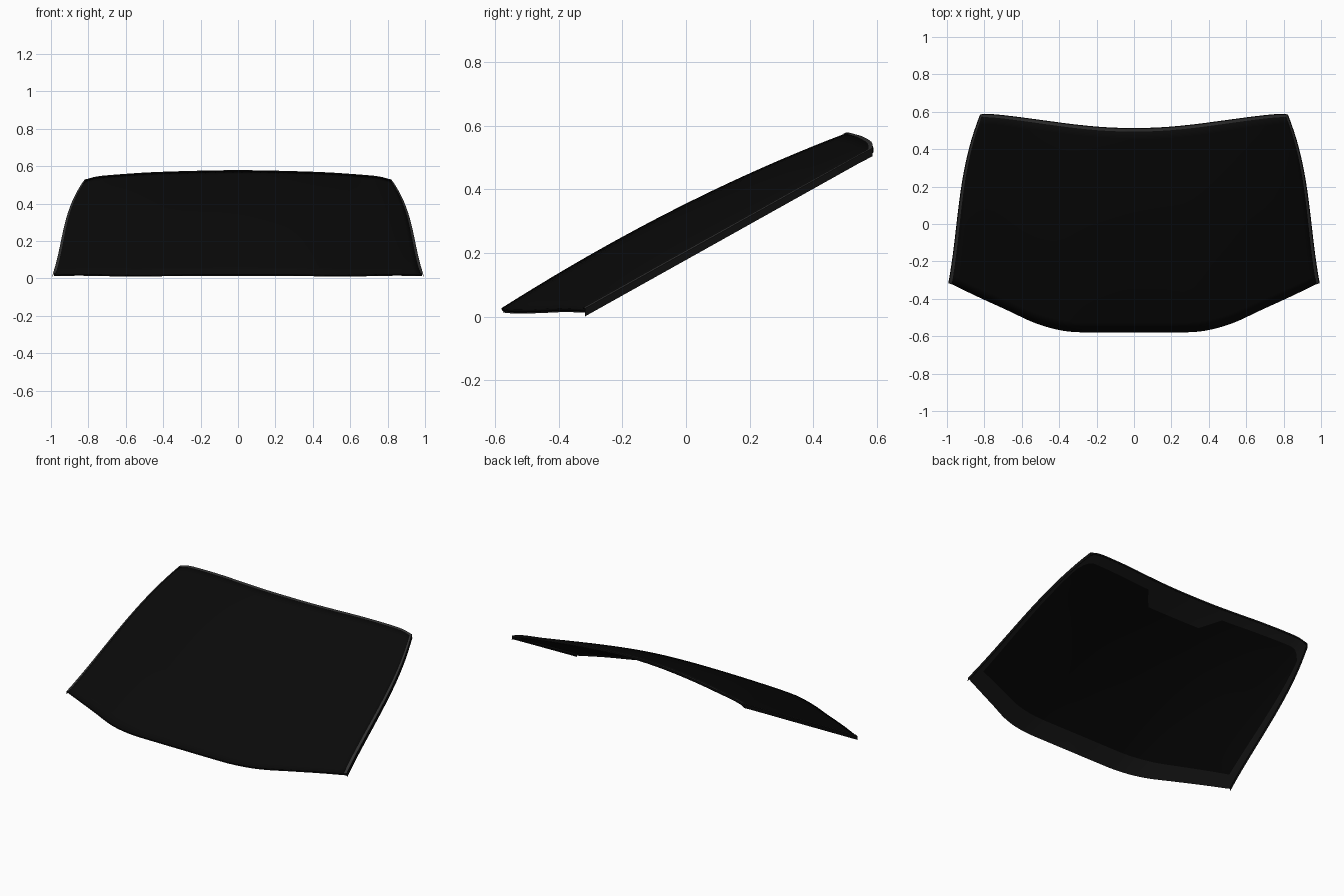
import bpy, bmesh
from mathutils import Vector

if "Cube" in bpy.data.objects:
    bpy.data.objects.remove(bpy.data.objects["Cube"])

# Half outlines of the glass, centre to side
BOTTOM = [Vector(p) for p in [
    (0, -.58, .026), (.18, -.58, .026), (.36, -.574, .025), (.52, -.533, .022),
    (.68, -.46, .024), (.84, -.387, .027), (.985, -.317, .025)]]
TOP = [Vector(p) for p in [
    (0, .508, .578), (.16, .513, .576), (.32, .528, .572), (.48, .549, .566),
    (.63, .569, .556), (.75, .582, .545), (.815, .583, .528)]]


def spline(pts, t):
    """Smooth curve through pts, mirrored about the centre; t in 0..1"""
    n = len(pts) - 1
    i = min(int(t * n), n - 1)
    f = t * n - i
    m = Vector((-1, 1, 1))
    a = pts[i - 1] if i else pts[1] * m
    b, c = pts[i], pts[i + 1]
    d = pts[i + 2] if i + 2 <= n else c * 2 - b
    return (b * 2 + (c - a) * f + (a * 2 - b * 5 + c * 4 - d) * f**2
            + (b * 3 - a - c * 3 + d) * f**3) / 2


def surface(u, v):
    """Curved glass: u -1..1 across, v 0..1 bottom to top"""
    t = min(abs(u), 1)
    p = spline(BOTTOM, t).lerp(spline(TOP, t), v)
    p.x += .2 * t * v * v * (1 - v)
    p.z += .14 * v * (1 - v) * (1 - t * t)
    if u < 0:
        p.x = -p.x
    return p


def build(name, rows, color, closed=False):
    """Skin a list of point rows into a smooth mesh"""
    bm = bmesh.new()
    vs = [[bm.verts.new(p) for p in r] for r in rows]
    for a, b in zip(vs, vs[1:]):
        n = len(a)
        for i in range(n if closed else n - 1):
            j = (i + 1) % n
            bm.faces.new((a[i], a[j], b[j], b[i]))
    bmesh.ops.recalc_face_normals(bm, faces=bm.faces)
    if sum(f.normal.z for f in bm.faces) < 0:
        bmesh.ops.reverse_faces(bm, faces=bm.faces)
    me = bpy.data.meshes.new(name)
    bm.to_mesh(me)
    bm.free()
    ob = bpy.data.objects.new(name, me)
    bpy.context.collection.objects.link(ob)
    mat = bpy.data.materials.new(name)
    mat.diffuse_color = (*color, 1)
    mat.use_nodes = True
    mat.node_tree.nodes["Principled BSDF"].inputs["Base Color"].default_value = mat.diffuse_color
    me.materials.append(mat)
    bpy.context.view_layer.objects.active = ob
    ob.select_set(True)
    bpy.ops.object.shade_smooth_by_angle(angle=.6)
    ob.select_set(False)
    return ob


# Glass pane with a little thickness
N = 40
us = [-1 + 2 * i / N for i in range(N + 1)]
vs = [i / 20 for i in range(21)]
glass = build("glass_pane", [[surface(u, v) for u in us] for v in vs], (.003, .003, .003))
solid = glass.modifiers.new("thickness", 'SOLIDIFY')
solid.thickness = .01
solid.offset = -1


# Dark border band on the inside, with a mirror patch at top centre
def top_inset(t):
    a = abs(t)
    corner = .06 * max(0, (a - .85) / .15) ** 2
    patch = .09 * min(1, max(0, (.3 - a) / .1))
    return .94 - corner - patch


outer, inner = [], []
for u in us[:-1]:
    outer.append((u, 0)); inner.append((u * .95, .09))
for v in vs[:-1]:
    outer.append((1, v)); inner.append((.95, .09 + v * .79))
for u in us[:0:-1]:
    outer.append((u, 1)); inner.append((u * .95, top_inset(u)))
for v in vs[:0:-1]:
    outer.append((-1, v)); inner.append((-.95, .09 + v * .79))
below = Vector((0, .005, -.0125))
rings = []
for k in range(5):
    f = k / 4
    rings.append([surface(a[0] + (b[0] - a[0]) * f, a[1] + (b[1] - a[1]) * f) + below
                  for a, b in zip(outer, inner)])
build("border_band", rings, (.012, .012, .012), closed=True)

# Edge trim folding down around both sides and the top
path = [(-1, v) for v in vs[:-1]] + [(u, 1) for u in us] + [(1, v) for v in vs[-2::-1]]
lip, rim, skirt = [], [], []
for u, v in path:
    p = surface(u, v)
    out = Vector((.008 * (abs(u) == 1) * u, .003 * (v == 1), 0))
    lip.append(surface(u * .988, min(v, .988)) + Vector((0, -.001, .003)))
    rim.append(p + out * .6 + Vector((0, 0, .001)))
    skirt.append(p + out + Vector((0, 0, -.024 if abs(u) == 1 else -.014)))
build("edge_trim_face", [lip, rim], (.03, .03, .03))
build("edge_trim_skirt", [rim, skirt], (.004, .004, .004))
